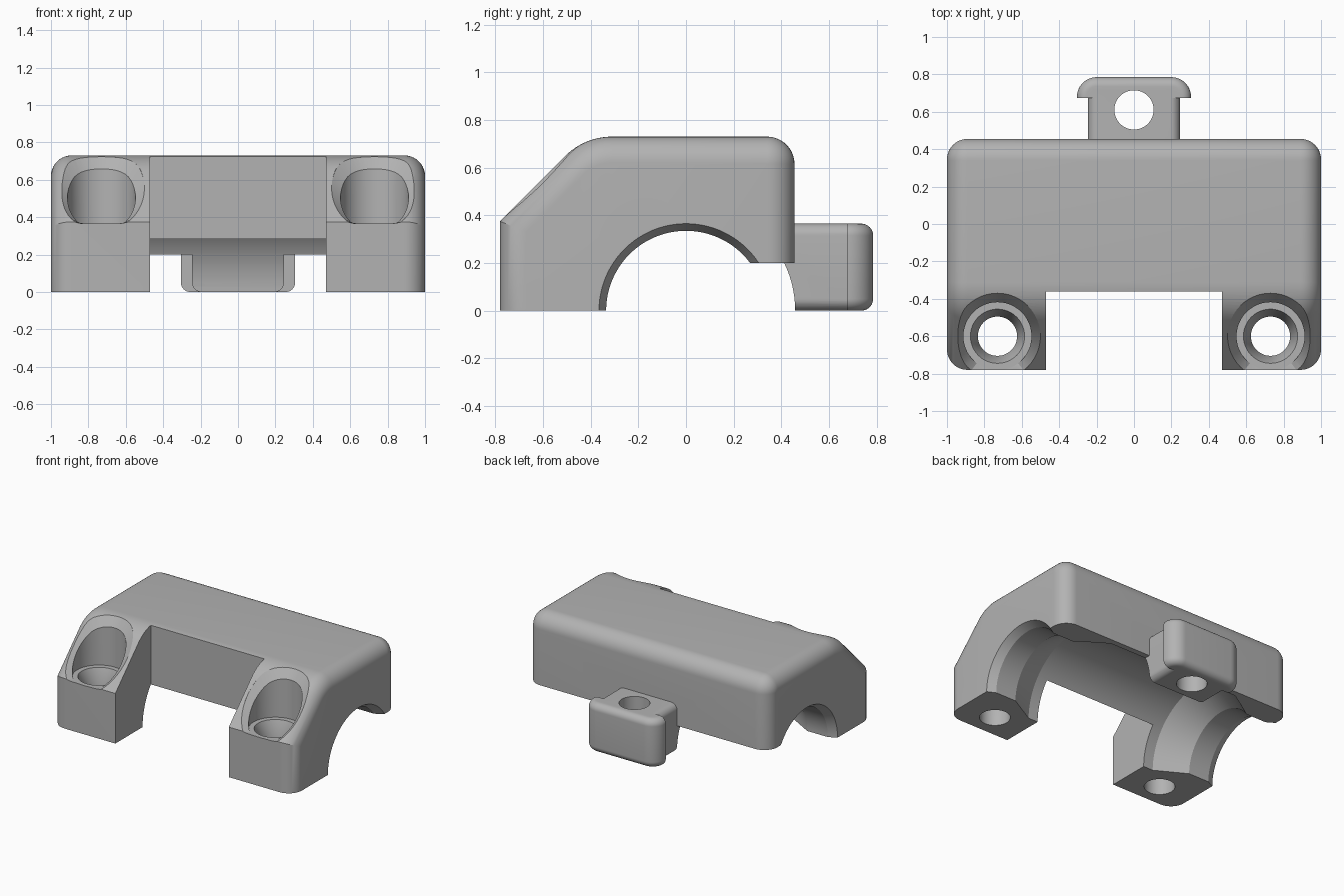
import bpy, bmesh
from math import sin, cos, pi, sqrt

cube = bpy.data.objects.get("Cube")
if cube:
    bpy.data.objects.remove(cube, do_unlink=True)

grey = bpy.data.materials.new("light_grey")
grey.use_nodes = True
colour = (0.45, 0.45, 0.45, 1)
grey.diffuse_color = colour
grey.node_tree.nodes["Principled BSDF"].inputs["Base Color"].default_value = colour


def loft(name, rings):
    """Closed solid through rings of equal point count."""
    bm = bmesh.new()
    loops = [[bm.verts.new(p) for p in ring] for ring in rings]
    n = len(loops[0])
    for a, b in zip(loops, loops[1:]):
        for i in range(n):
            j = (i + 1) % n
            bm.faces.new((a[i], a[j], b[j], b[i]))
    bm.faces.new(loops[0][::-1])
    bm.faces.new(loops[-1])
    bmesh.ops.recalc_face_normals(bm, faces=bm.faces)
    mesh = bpy.data.meshes.new(name)
    bm.to_mesh(mesh)
    bm.free()
    obj = bpy.data.objects.new(name, mesh)
    bpy.context.collection.objects.link(obj)
    mesh.materials.append(grey)
    return obj


def box(name, x0, x1, y0, y1, z0, z1):
    return loft(name, [[(x0, y0, z), (x1, y0, z), (x1, y1, z), (x0, y1, z)] for z in (z0, z1)])


def arc(cx, cy, r, a0, a1, n=12):
    return [(cx + r * cos(a0 + (a1 - a0) * i / n), cy + r * sin(a0 + (a1 - a0) * i / n))
            for i in range(n + 1)]


def fillet(lo, hi, r, n=10):
    """Positions from lo to hi, each with the inset of a round edge."""
    steps = [(r - r * sin(pi / 2 * i / n), r - r * cos(pi / 2 * i / n)) for i in range(n + 1)]
    return [(lo + a, d) for a, d in reversed(steps)] + [(hi - a, d) for a, d in steps]


def combine(target, other, operation):
    mod = target.modifiers.new(operation.lower(), 'BOOLEAN')
    mod.operation = operation
    mod.solver = 'EXACT'
    mod.object = other
    bpy.context.view_layer.objects.active = target
    bpy.ops.object.modifier_apply(modifier=mod.name)
    bpy.data.objects.remove(other, do_unlink=True)


# Clamp body: side profile inset towards the ends to round them
def side_profile(d):
    front = -0.78 + d
    pts = [(front, 0), (front, 0.375 + d - d * sqrt(2))]
    pts += arc(-0.31, 0.45, 0.28 - d, pi * 0.75, pi / 2)
    pts += arc(0.34, 0.615, 0.115 - d, pi / 2, 0)
    return pts + [(0.455 - d, 0)]


body = loft("clamp_body", [[(x, y, z) for y, z in side_profile(d)]
                           for x, d in fillet(-1, 1, 0.11)])
combine(body, box("back_clearance", -1.2, 1.2, 0, 0.6, -0.1, 0.2), 'DIFFERENCE')
combine(body, box("leg_gap", -0.47, 0.47, -1, -0.36, -0.1, 1), 'DIFFERENCE')


# Rear tab: rounded stem and a wider rounded head
def stem_section(r=0.05, w=0.245, h=0.365):
    corners = [(w - r, h - r, 0), (r - w, h - r, 1), (r - w, r, 2), (w - r, r, 3)]
    return [p for x, z, q in corners for p in arc(x, z, r, q * pi / 2, (q + 1) * pi / 2, 8)]


def head_outline(d):
    pts = [(0.305 - d, 0.675)] + arc(0.2, 0.68, 0.105 - d, 0, pi / 2)
    return pts + [(-x, y) for x, y in reversed(pts)]


tab = loft("rear_tab", [[(x, y, z) for x, z in stem_section()] for y in (0.38, 0.72)])
head = loft("tab_head", [[(x, y, z) for x, y in head_outline(d)]
                         for z, d in fillet(0, 0.365, 0.05)])
combine(tab, head, 'UNION')
combine(body, tab, 'UNION')


# Bore: wide in the middle, narrow lips and flared mouths
half = [(0.55, 0.458), (0.77, 0.335), (0.94, 0.335), (1, 0.365), (1.1, 0.365)]
stations = [(-x, r) for x, r in reversed(half)] + half
circle = [2 * pi * i / 96 for i in range(96)]
bore = loft("bore", [[(x, r * cos(a), r * sin(a)) for a in circle] for x, r in stations])
combine(body, bore, 'DIFFERENCE')


# Screw seats: chamfer follows the sloped top
def top_height(y):
    if y < -0.508:
        return y + 1.155
    return 0.45 + sqrt(0.0784 - (y + 0.31) ** 2) if y < -0.31 else 0.73


def seat_ring(cx, r, z=None, drop=0, floor=0.366):
    ring = []
    for a in circle[::2]:
        y = -0.6 + r * sin(a)
        ring.append((cx + r * cos(a), y, max(floor, top_height(y) - drop) if z is None else z))
    return ring


for cx in (-0.73, 0.73):
    seat = loft("screw_seat", [
        seat_ring(cx, 0.105, -0.1), seat_ring(cx, 0.105, 0.26), seat_ring(cx, 0.145, 0.365),
        seat_ring(cx, 0.182, 0.365), seat_ring(cx, 0.182, None, 0.05),
        seat_ring(cx, 0.23, None, 0, 0.368), seat_ring(cx, 0.23, 1)])
    combine(body, seat, 'DIFFERENCE')

# Vertical hole through the tab
hole = loft("tab_hole", [[(0.105 * cos(a), 0.61 + 0.105 * sin(a), z) for a in circle[::2]]
                         for z in (-0.1, 0.5)])
combine(body, hole, 'DIFFERENCE')

# Smooth curved faces, keep crisp edges
bpy.ops.object.select_all(action='DESELECT')
body.select_set(True)
bpy.context.view_layer.objects.active = body
bpy.ops.object.shade_smooth_by_angle(angle=pi / 7)
